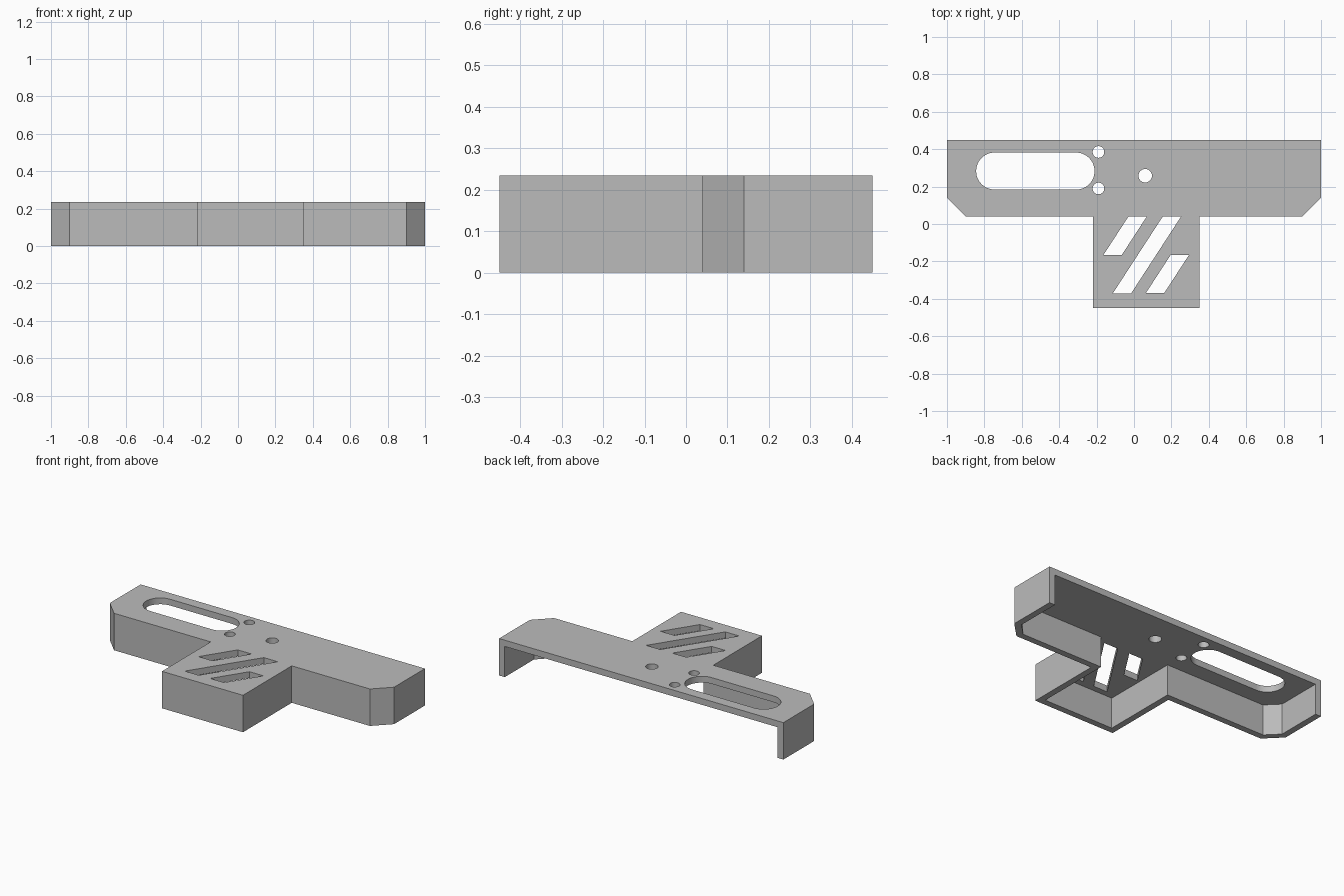
import bpy
import bmesh
from math import cos, sin, pi, radians

HEIGHT = 0.235
SKIN = 0.04          # thickness of the walls and the top plate
BACK = 0.45

if "Cube" in bpy.data.objects:
    bpy.data.objects.remove(bpy.data.objects["Cube"], do_unlink=True)

grey = bpy.data.materials.new("plain_grey")
grey.use_nodes = True
grey.diffuse_color = (0.5, 0.5, 0.5, 1)
grey.node_tree.nodes["Principled BSDF"].inputs["Base Color"].default_value = (0.5, 0.5, 0.5, 1)


def prism(name, outline, bottom, top):
    """Extrude a flat outline between two heights."""
    bm = bmesh.new()
    face = bm.faces.new([bm.verts.new((x, y, bottom)) for x, y in outline])
    grown = bmesh.ops.extrude_face_region(bm, geom=[face])["geom"]
    verts = [v for v in grown if isinstance(v, bmesh.types.BMVert)]
    bmesh.ops.translate(bm, verts=verts, vec=(0, 0, top - bottom))
    bmesh.ops.recalc_face_normals(bm, faces=bm.faces)
    mesh = bpy.data.meshes.new(name)
    bm.to_mesh(mesh)
    bm.free()
    mesh.materials.append(grey)
    obj = bpy.data.objects.new(name, mesh)
    bpy.context.collection.objects.link(obj)
    return obj


def tee(inset, back):
    """T-shaped outline with clipped front corners, moved inward by inset."""
    side, bar_front, stem_front = 1 - inset, 0.04 + inset, -BACK + inset
    left, right = 0.35 - inset, -0.22 + inset
    diagonal = 0.86 - inset * 2 ** 0.5
    clip_y, clip_x = side - diagonal, bar_front + diagonal
    return [(-side, back), (-side, clip_y), (-clip_x, bar_front),
            (right, bar_front), (right, stem_front),
            (left, stem_front), (left, bar_front),
            (clip_x, bar_front), (side, clip_y), (side, back)]


def rounded(x1, x2, y, radius, steps=24):
    """Circle or round-ended slot running from x1 to x2."""
    ends = [(x2, -pi / 2), (x1, pi / 2)]
    points = [(x + radius * cos(a + pi * i / steps), y + radius * sin(a + pi * i / steps))
              for x, a in ends for i in range(steps + 1)]
    return [p for i, p in enumerate(points)
            if abs(p[0] - points[i - 1][0]) + abs(p[1] - points[i - 1][1]) > 1e-5]


def slanted(x, y1, y2, width=0.098, slope=0.65):
    """Parallelogram vent leaning toward +x."""
    shift = (y2 - y1) * slope
    return [(x, y1), (x + width, y1), (x + width + shift, y2), (x + shift, y2)]


# Main shell, open underneath and at the back
shell = prism("bracket_shell", tee(0, BACK), 0, HEIGHT)
cutters = [prism("cavity_cutter", tee(SKIN, BACK + 0.1), -0.1, HEIGHT - SKIN)]

# Long slot, screw holes and slanted vents through the top plate
openings = [
    rounded(-0.745, -0.31, 0.283, 0.099),
    rounded(-0.19, -0.19, 0.385, 0.031),
    rounded(-0.19, -0.19, 0.19, 0.031),
    rounded(0.06, 0.06, 0.258, 0.036),
    slanted(-0.163, -0.165, 0.04),
    slanted(-0.114, -0.372, 0.04),
    slanted(0.063, -0.37, -0.165),
]
cutters += [prism("opening_cutter", o, HEIGHT - 2 * SKIN, HEIGHT + SKIN) for o in openings]

bpy.ops.object.select_all(action="DESELECT")
bpy.context.view_layer.objects.active = shell
shell.select_set(True)
for cutter in cutters:
    cutter.hide_render = True
    cut = shell.modifiers.new("cut", "BOOLEAN")
    cut.operation = "DIFFERENCE"
    cut.solver = "EXACT"
    cut.object = cutter
    bpy.ops.object.modifier_apply(modifier=cut.name)
    bpy.data.objects.remove(cutter, do_unlink=True)

bpy.ops.object.shade_smooth_by_angle(angle=radians(30))
